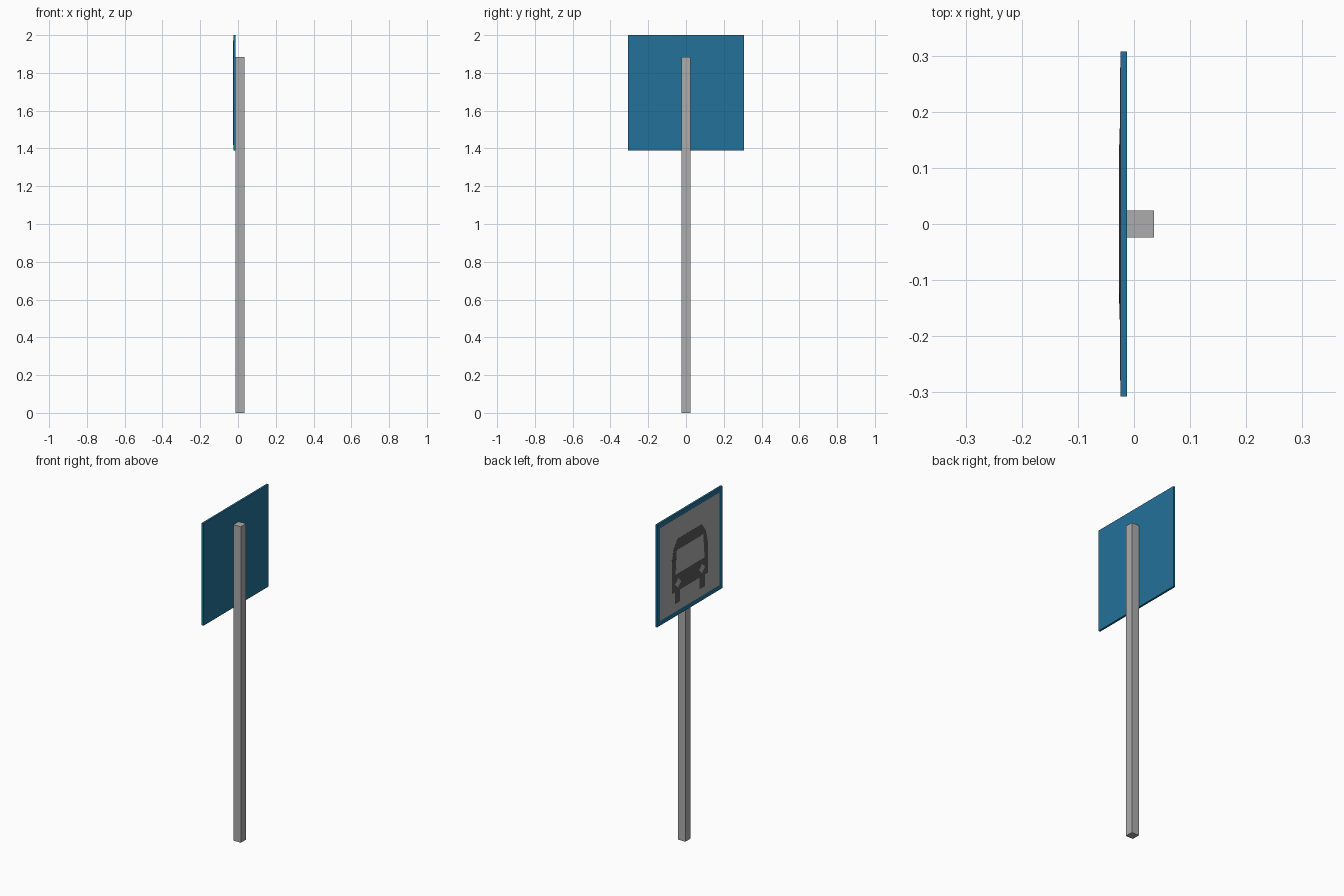
import bpy, bmesh

if "Cube" in bpy.data.objects:
    bpy.data.objects.remove(bpy.data.objects["Cube"])


def material(name, rgb):
    m = bpy.data.materials.new(name)
    m.diffuse_color = (*rgb, 1.0)
    m.use_nodes = True
    m.node_tree.nodes["Principled BSDF"].inputs["Base Color"].default_value = m.diffuse_color
    return m


GREY = material("light_grey", (0.413, 0.413, 0.413))
BLUE = material("sign_blue", (0.017, 0.165, 0.319))
DARK = material("dark_grey", (0.098, 0.098, 0.098))


def plate(name, outline, x0, x1, mat):
    """Solid from a (y, z) outline, running from x0 to x1."""
    bm = bmesh.new()
    face = bm.faces.new([bm.verts.new((x0, y, z)) for y, z in outline])
    ext = bmesh.ops.extrude_face_region(bm, geom=[face])
    moved = [v for v in ext["geom"] if isinstance(v, bmesh.types.BMVert)]
    bmesh.ops.translate(bm, verts=moved, vec=(x1 - x0, 0, 0))
    bmesh.ops.recalc_face_normals(bm, faces=bm.faces)
    mesh = bpy.data.meshes.new(name)
    bm.to_mesh(mesh)
    bm.free()
    mesh.materials.append(mat)
    obj = bpy.data.objects.new(name, mesh)
    bpy.context.collection.objects.link(obj)
    return obj


def rect(half_y, z0, z1):
    return [(-half_y, z0), (half_y, z0), (half_y, z1), (-half_y, z1)]


def mirrored(half):
    """Close a half outline by mirroring it across y = 0."""
    return half + [(-y, z) for y, z in reversed(half)]


# Square post and sign board
plate("post", rect(0.0245, 0, 1.885), -0.0125, 0.0355, GREY)
plate("sign_board", rect(0.307, 1.39, 2.0), -0.0245, -0.0125, BLUE)

# Pale field inside the blue border
plate("sign_field", rect(0.279, 1.418, 1.972), -0.0252, -0.0245, GREY)

# Bus seen from the front, with two wheels below the body
bus = mirrored([(0.114, 1.845), (0.15, 1.797), (0.17, 1.72), (0.17, 1.535),
                (0.14, 1.535), (0.14, 1.465), (0.092, 1.465), (0.092, 1.535)])
plate("bus_symbol", bus, -0.0259, -0.0252, DARK)

# Windscreen and diamond headlights
plate("windscreen", mirrored([(0.125, 1.782), (0.137, 1.639)]),
      -0.0266, -0.0259, GREY)
for side, s in (("left", 1), ("right", -1)):
    y, z, r = 0.113 * s, 1.582, 0.029
    plate("headlight_" + side,
          [(y - r, z), (y, z - r), (y + r, z), (y, z + r)],
          -0.0266, -0.0259, GREY)
